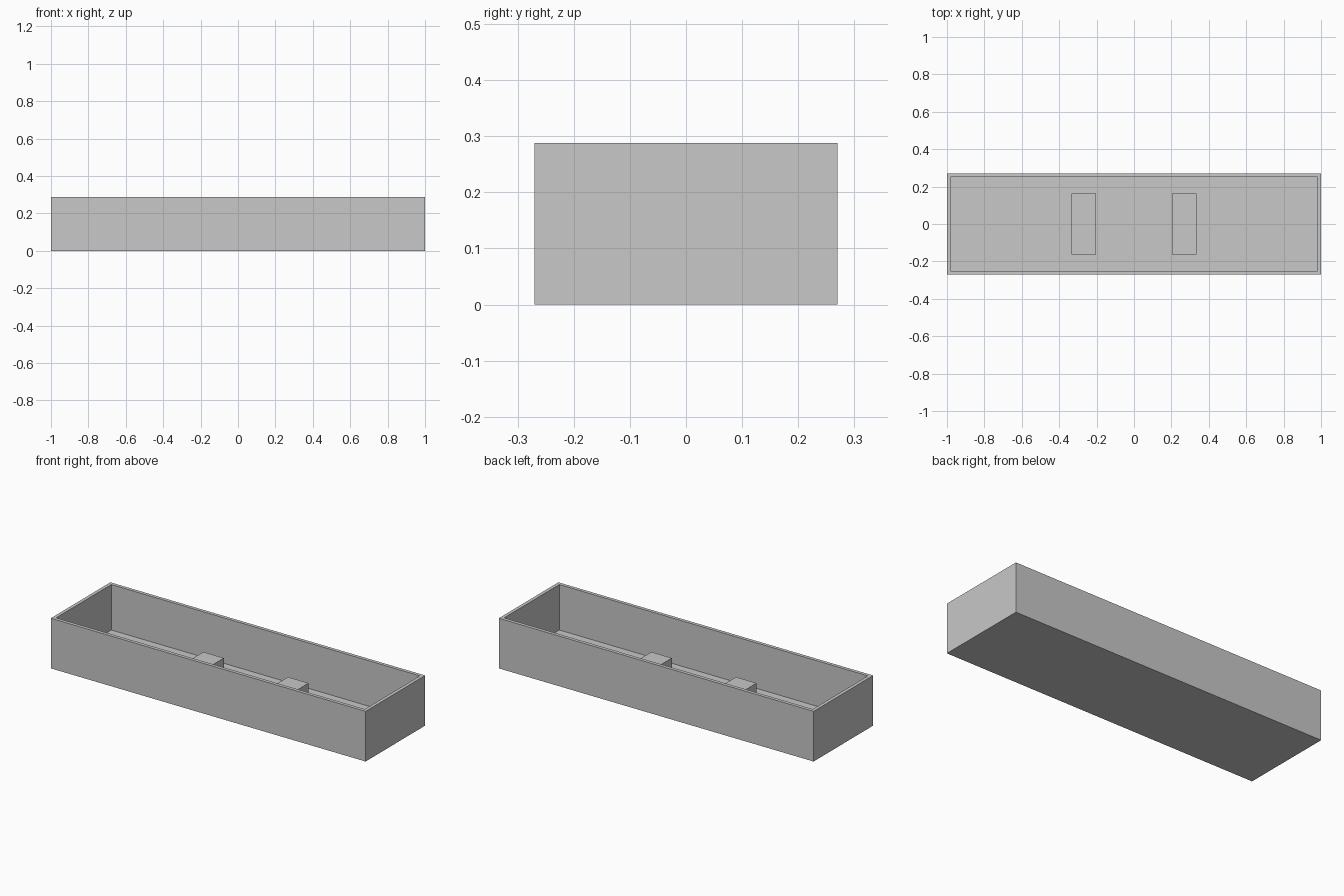
import bpy
import bmesh
from mathutils import Matrix, Vector

default_cube = bpy.data.objects.get("Cube")
if default_cube:
    bpy.data.objects.remove(default_cube, do_unlink=True)

LENGTH, WIDTH, HEIGHT = 2.0, 0.54, 0.288
WALL = 0.028
FLOOR = 0.027

grey = bpy.data.materials.new("light_grey")
grey.use_nodes = True
grey.diffuse_color = (0.58, 0.58, 0.58, 1)
grey.node_tree.nodes["Principled BSDF"].inputs["Base Color"].default_value = grey.diffuse_color


def new_box(size, centre):
    bm = bmesh.new()
    matrix = Matrix.Translation(centre) @ Matrix.Diagonal((*size, 1))
    bmesh.ops.create_cube(bm, size=1, matrix=matrix)
    return bm


def finish(bm, name):
    bmesh.ops.recalc_face_normals(bm, faces=bm.faces)
    mesh = bpy.data.meshes.new(name)
    bm.to_mesh(mesh)
    bm.free()
    mesh.materials.append(grey)
    obj = bpy.data.objects.new(name, mesh)
    bpy.context.collection.objects.link(obj)
    return obj


# Open tray: inset the top face for the rim, then sink it to the floor
tray = new_box((LENGTH, WIDTH, HEIGHT), (0, 0, HEIGHT / 2))
tray.faces.ensure_lookup_table()
top = max(tray.faces, key=lambda f: f.calc_center_median().z)
bmesh.ops.inset_region(tray, faces=[top], thickness=WALL)
sunk = bmesh.ops.extrude_face_region(tray, geom=[top])
floor_verts = [v for v in sunk["geom"] if isinstance(v, bmesh.types.BMVert)]
bmesh.ops.translate(tray, verts=floor_verts, vec=Vector((0, 0, FLOOR - HEIGHT)))
if top.is_valid:
    bmesh.ops.delete(tray, geom=[top], context="FACES_ONLY")
finish(tray, "tray")

# Pair of support blocks on the floor
BLOCK = (0.13, 0.326, 0.08)
for side, name in ((-1, "right_block"), (1, "left_block")):
    finish(new_box(BLOCK, (side * 0.269, 0, FLOOR + BLOCK[2] / 2)), name)
